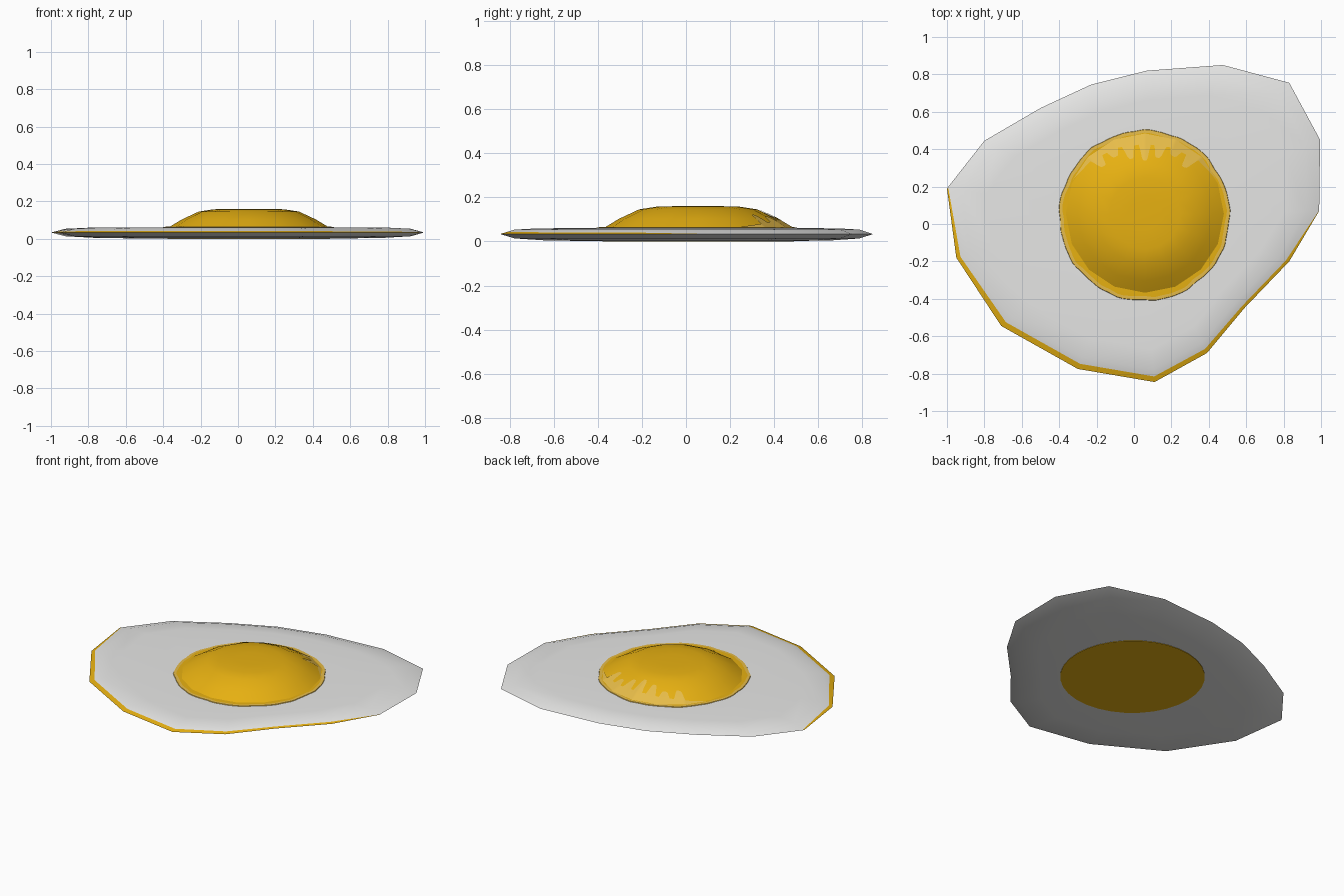
import bpy, bmesh, math

if "Cube" in bpy.data.objects:
    bpy.data.objects.remove(bpy.data.objects["Cube"])

def material(name, rgb):
    m = bpy.data.materials.new(name)
    m.diffuse_color = (*rgb, 1)
    m.use_nodes = True
    m.node_tree.nodes["Principled BSDF"].inputs["Base Color"].default_value = m.diffuse_color
    return m

WHITE = material("egg white", (0.87, 0.87, 0.86))
YOLK = material("yolk yellow", (0.84, 0.46, 0.006))
PALE = material("pale yolk film", (0.84, 0.53, 0.07))

def build(name, rings, mats, closed=True, cap_start=False, cap_end=False, rule=None):
    """Skin a list of equal-length point rings into one object."""
    bm = bmesh.new()
    vs = [[bm.verts.new(p) for p in r] for r in rings]
    n = len(vs[0])
    for i in range(len(vs) - 1):
        for j in range(n if closed else n - 1):
            k = (j + 1) % n
            f = bm.faces.new((vs[i][j], vs[i][k], vs[i + 1][k], vs[i + 1][j]))
            if rule:
                f.material_index = rule(i, j)
    if cap_start:
        bm.faces.new(vs[0][::-1])
    if cap_end:
        bm.faces.new(vs[-1])
    bm.normal_update()
    me = bpy.data.meshes.new(name)
    bm.to_mesh(me)
    bm.free()
    for m in mats:
        me.materials.append(m)
    ob = bpy.data.objects.new(name, me)
    bpy.context.collection.objects.link(ob)
    bpy.ops.object.select_all(action='DESELECT')
    ob.select_set(True)
    bpy.context.view_layer.objects.active = ob
    bpy.ops.object.shade_smooth_by_angle(angle=math.radians(50))
    return ob

# Egg white: irregular outline, counter-clockwise
OUT = [(-1, .19), (-.95, -.18), (-.71, -.545), (-.3, -.775), (.11, -.845),
       (.39, -.69), (.59, -.45), (.83, -.2), (.99, .07), (.995, .45),
       (.83, .755), (.475, .85), (.07, .82), (-.23, .745), (-.5, .62), (-.8, .445)]
CX, CY = 0.04, 0.04

def outline(s, z):
    return [(CX + (x - CX) * s, CY + (y - CY) * s, z) for x, y in OUT]

# browned lip: widest at the front left, tapering out to both sides
lip = []
for j, (x, y) in enumerate(OUT):
    w = (0.1, .3, .45, .45, .45, .4, .3, .3, .04)[j] if j < 9 else .04
    s = 1 - .075 * w
    lip.append((CX + (x - CX) * s, CY + (y - CY) * s, .034 + .02 * w))
build("egg_white",
      [outline(.4, .002), outline(.75, .004), outline(.925, .014), outline(1, .034),
       lip, outline(.925, .054), outline(.8, .06), outline(.4, .061)],
      [WHITE, YOLK], cap_start=True, cap_end=True,
      rule=lambda i, j: 1 if i == 3 and j < 8 else 0)

# Yolk: low dome with sixteen sides
YX, YY, SIDES = 0.058, 0.055, 16
PROFILE = [(.434, .058), (.36, .103), (.268, .146), (.19, .158), (.09, .161)]

def circle(r, z, n=SIDES, cx=YX, cy=YY):
    return [(cx + r * math.cos(math.tau * j / n), cy + r * math.sin(math.tau * j / n), z)
            for j in range(n)]

build("yolk", [circle(r, z) for r, z in PROFILE], [YOLK], cap_end=True)

# Yolk seen through the underside
build("yolk_underside", [circle(.435, 0, 32), circle(.435, .004, 32)], [YOLK],
      cap_start=True, cap_end=True)

# Thin rings of yolk colour around the dome, with a wavy pale edge
N = 96
def wavy(base, amp, z):
    pts = []
    for j in range(N):
        a = math.tau * j / N
        r = base + amp * (math.sin(9 * a) + .7 * math.sin(17 * a + 1) + .4 * math.sin(29 * a))
        pts.append((.056 + r * math.cos(a), .045 + r * math.sin(a), z))
    return pts

build("yolk_halo", [wavy(.456, .003, .060), wavy(.454, .003, .064),
                    wavy(.436, .004, .065), wavy(.38, 0, .065)], [PALE, YOLK],
      rule=lambda i, j: 1 if i == 2 else 0)

# Pale film with drips on the back slope of the yolk
def dome_point(a, r, lift=.004):
    step = math.tau / SIDES
    flat = math.cos(step / 2) / math.cos(a % step - step / 2)
    z = PROFILE[-1][1]
    for (r0, z0), (r1, z1) in zip(PROFILE, PROFILE[1:]):
        if r1 <= r <= r0:
            z = z0 + (z1 - z0) * (r0 - r) / (r0 - r1)
    return (YX + r * flat * math.cos(a), YY + r * flat * math.sin(a), z + lift)

DRIPS = [(50, .07), (64, .04), (77, .065), (90, .09), (104, .07), (117, .04), (131, .06)]
film = [[] for _ in range(5)]
for d in range(25, 156):
    a = math.radians(d)
    depth = .055 * max(0, math.cos(math.radians((d - 90) * 1.38))) + .004
    for c, length in DRIPS:
        depth += length * max(0, 1 - (abs(d - c) / 4.5) ** 4)
    for k in range(5):
        film[k].append(dome_point(a, .434 - depth * k / 4))
build("yolk_film", film, [PALE], closed=False)
